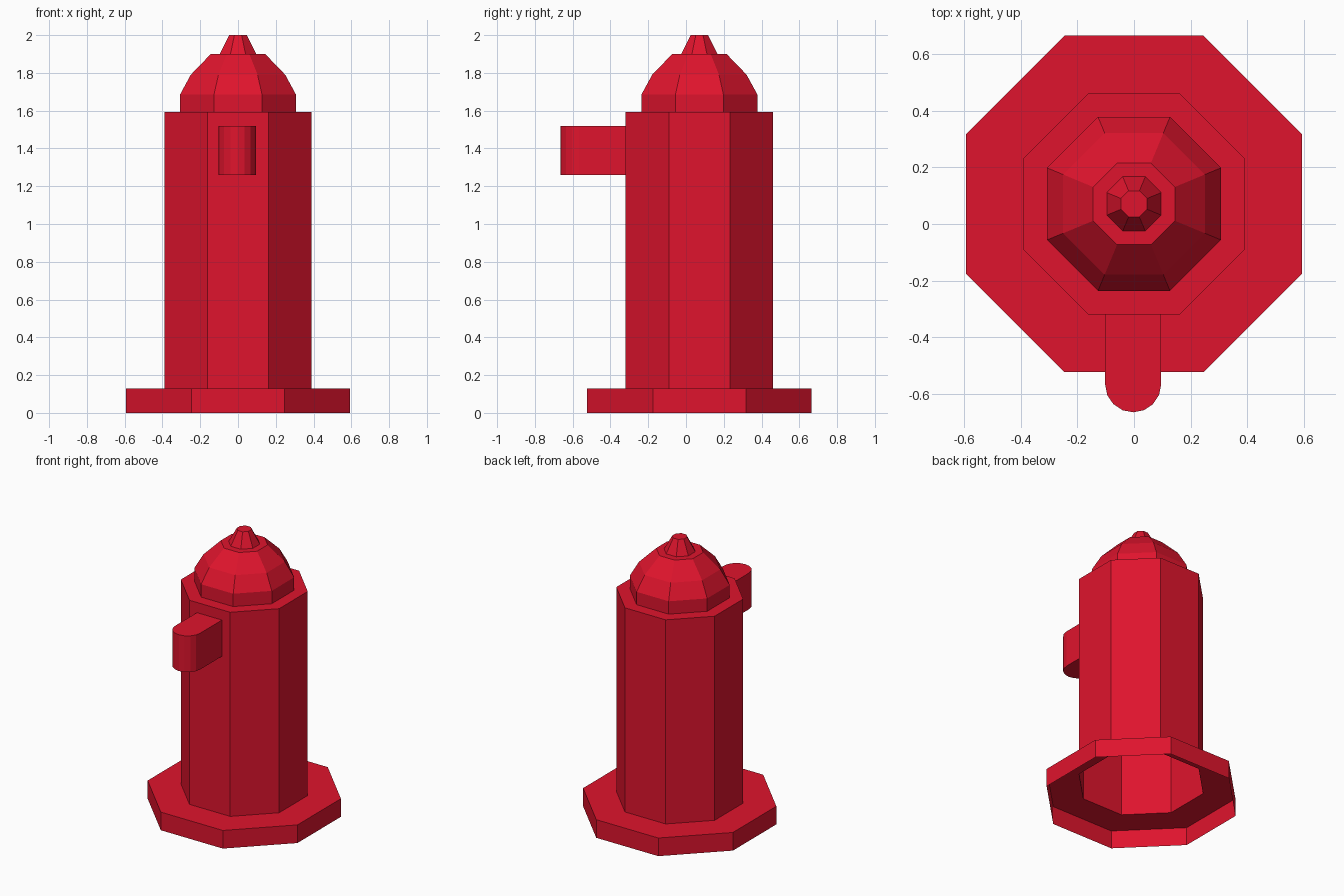
import bpy, bmesh, math

if "Cube" in bpy.data.objects:
    bpy.data.objects.remove(bpy.data.objects["Cube"])

SIDES = 8
CENTRE_Y = 0.071

red = bpy.data.materials.new("red_paint")
red.diffuse_color = (0.74, 0.007, 0.026, 1)
red.use_nodes = True
red.node_tree.nodes["Principled BSDF"].inputs["Base Color"].default_value = red.diffuse_color


def make_object(name, bm):
    mesh = bpy.data.meshes.new(name)
    bm.to_mesh(mesh)
    bm.free()
    mesh.materials.append(red)
    obj = bpy.data.objects.new(name, mesh)
    bpy.context.collection.objects.link(obj)
    return obj


def octagon_shell(name, profile, closed_top=False):
    """Open eight-sided shell; profile lists (half width across flats, z)."""
    bm = bmesh.new()
    rings = []
    for half_width, z in profile:
        r = half_width / math.cos(math.pi / SIDES)
        angles = [(i + 0.5) * math.tau / SIDES for i in range(SIDES)]
        rings.append([bm.verts.new((r * math.cos(a), CENTRE_Y + r * math.sin(a), z))
                      for a in angles])
    for low, high in zip(rings, rings[1:]):
        for i in range(SIDES):
            j = (i + 1) % SIDES
            bm.faces.new((low[i], low[j], high[j], high[i]))
    if closed_top:
        bm.faces.new(rings[-1])
    return make_object(name, bm)


# Base flange, hollow underneath
octagon_shell("base_flange", [(0.594, 0), (0.594, 0.13), (0.39, 0.13)])

# Barrel with its top ledge, open at the bottom
octagon_shell("barrel", [(0.39, 0.13), (0.39, 1.593), (0.307, 1.593)])

# Domed cap
octagon_shell("dome_cap", [(0.307, 1.593), (0.307, 1.685), (0.25, 1.79),
                           (0.144, 1.90), (0.096, 1.90)])

# Tapered knob on top
octagon_shell("top_knob", [(0.096, 1.90), (0.046, 2.0)], closed_top=True)

# Outlet: round-ended outline extruded upward, back left open against the barrel
bm = bmesh.new()
radius, tip_y, back_y = 0.099, -0.566, CENTRE_Y - 0.39
outline = [(-radius, back_y)]
for k in range(9):
    a = math.pi + k * math.pi / 8
    outline.append((radius * math.cos(a), tip_y + radius * math.sin(a)))
outline.append((radius, back_y))
bottom = [bm.verts.new((x - 0.003, y, 1.26)) for x, y in outline]
top = [bm.verts.new((x - 0.003, y, 1.52)) for x, y in outline]
for i in range(len(outline) - 1):
    bm.faces.new((bottom[i], bottom[i + 1], top[i + 1], top[i]))
bm.faces.new(top)
bm.faces.new(bottom[::-1])
make_object("front_outlet", bm)
